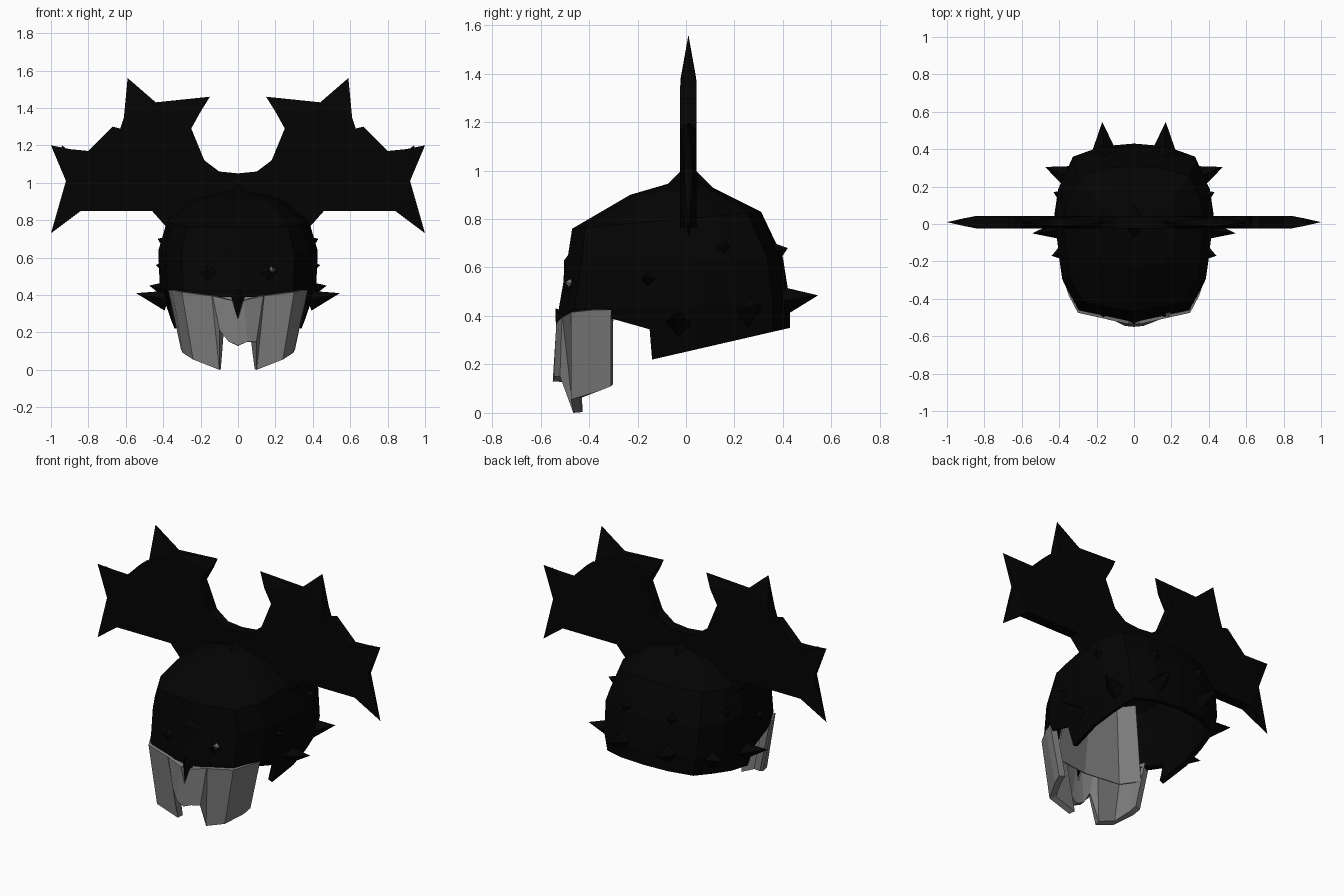
import bpy, bmesh
from mathutils import Vector

cube = bpy.data.objects.get("Cube")
if cube:
    bpy.data.objects.remove(cube, do_unlink=True)


def material(name, value):
    m = bpy.data.materials.new(name)
    m.use_nodes = True
    col = (value, value, value, 1)
    m.diffuse_color = col
    m.node_tree.nodes["Principled BSDF"].inputs["Base Color"].default_value = col
    return m


black = material("black", 0.001)
grey = material("grey", 0.2)


def finish(name, bm, mat, shell=0):
    """Turn a bmesh into an object; shells face outward and thicken inward."""
    bmesh.ops.recalc_face_normals(bm, faces=bm.faces)
    if shell:
        bm.faces.ensure_lookup_table()
        f = bm.faces[0]
        c = f.calc_center_median()
        if f.normal.dot(Vector((c.x, c.y, 0))) < 0:
            bmesh.ops.reverse_faces(bm, faces=bm.faces)
    me = bpy.data.meshes.new(name)
    bm.to_mesh(me)
    bm.free()
    me.materials.append(mat)
    ob = bpy.data.objects.new(name, me)
    bpy.context.collection.objects.link(ob)
    if shell:
        mod = ob.modifiers.new("thickness", 'SOLIDIFY')
        mod.thickness = shell
        mod.offset = -1
    return ob


def bridge(bm, a, b, closed):
    n = len(a)
    for i in range(n if closed else n - 1):
        j = (i + 1) % n
        bm.faces.new((a[i], a[j], b[j], b[i]))


# Helmet: half outline mirrored into a ring, lofted upward
half = [(0, -.525), (.29, -.46), (.37, -.31), (.39, -.15), (.39, -.14), (.41, .05),
        (.39, .2), (.32, .36), (.17, .415), (0, .43)]
outline = half + [(-x, y) for x, y in half[-2:0:-1]]


def rim_point(x, y):
    """Lower rim: raised over the face, low and tucked in at the cheeks."""
    if y < -.3:
        return (x * .96, y, .39)
    if y < -.142:
        return (x * .96, y, .345)
    z = .22 + (y + .14) * .23
    return (x * (.87 if z < .3 else .95), y, z)


# front y, back y, front z, back z, width factor
levels = [(-.525, .43, .43, .45, 1.02), (-.49, .40, .63, .64, 1.04),
          (-.47, .31, .76, .83, .92), (-.23, .12, .90, .925, .55)]
bm = bmesh.new()
ring = [bm.verts.new(rim_point(x, y)) for x, y in outline]
for front, back, z0, z1, wide in levels:
    new = []
    for x, y in outline:
        t = (y + .525) / .955
        new.append(bm.verts.new((x * wide, front + t * (back - front), z0 + t * (z1 - z0))))
    bridge(bm, ring, new, True)
    ring = new
peak = bm.verts.new((0, .01, .97))
for i, v in enumerate(ring):
    bm.faces.new((v, ring[(i + 1) % len(ring)], peak))
finish("helmet", bm, black, .03)


def strip(name, left, center, shell, chip=0):
    """Mirrored band of (top point, bottom point) columns, from side to centre."""
    cols = [[Vector(a), Vector(b)] for a, b in left]
    flip = Vector((-1, 1, 1))
    other = [[a * flip, b * flip] for a, b in reversed(cols)]
    other[1][1].z += chip
    path = cols + [[Vector(p) for p in center]] + other
    bm = bmesh.new()
    bridge(bm, [bm.verts.new(a) for a, b in path], [bm.verts.new(b) for a, b in path], False)
    finish(name, bm, grey, shell)


# Jaw guard with two teeth, chipped on one side
strip("jaw_guard", [((.373, -.31, .425), (.305, -.31, .11)),
                    ((.35, -.38, .425), (.295, -.36, .09)),
                    ((.30, -.475, .415), (.24, -.475, .055)),
                    ((.14, -.51, .395), (.10, -.465, 0)),
                    ((.135, -.512, .395), (.098, -.52, .15)),
                    ((.03, -.535, .37), (.05, -.545, .15))],
      ((0, -.54, .27), (0, -.55, .13)), .04, .06)

# Face lining: the grey band continues up behind the helmet front
strip("face_lining", [((.25, -.28, .77), (.315, -.31, .30)),
                      ((.18, -.37, .77), (.24, -.42, .30))],
      ((0, -.40, .77), (0, -.45, .30)), .008)

# Antlers: flat core plate that thins outward, with tips pinched to points
Y, T = .01, .034
core = [(0, 1.05), (.10, 1.06), (.18, 1.12), (.25, 1.29), (.20, 1.38), (.44, 1.43), (.61, 1.35),
        (.63, 1.29), (.67, 1.30), (.80, 1.17), (.90, 1.18), (.92, 1.01),
        (.84, .85), (.46, .85), (.38, .76), (0, .76)]
tips = [((.20, 1.38), (.44, 1.43), (.15, 1.46)), ((.44, 1.43), (.61, 1.35), (.59, 1.56)),
        ((.90, 1.18), (.92, 1.01), (1, 1.20)), ((.92, 1.01), (.84, .85), (1, .73)),
        ((.905, 1.17), (.96, 1.15), (.94, 1.20))]


def plate_point(x, z, face):
    thick = T * min(1, (1 - x) / .15, (1.56 - z) / .19)
    return (x, Y + face * thick, z)


for side, label in ((1, "left"), (-1, "right")):
    bm = bmesh.new()
    a = [bm.verts.new(plate_point(x, z, -1)) for x, z in core]
    b = [bm.verts.new(plate_point(x, z, 1)) for x, z in core]
    bridge(bm, a, b, True)
    bm.faces.new(a)
    bm.faces.new(b)
    for p, q, apex in tips:
        base = [bm.verts.new(plate_point(*c, s)) for c, s in ((p, -1), (q, -1), (q, 1), (p, 1))]
        top = bm.verts.new((apex[0], Y, apex[1]))
        bm.faces.new(base)
        for i in range(4):
            bm.faces.new((base[i], base[(i + 1) % 4], top))
    for v in bm.verts:
        v.co.x *= side
    finish(label + "_antler", bm, black)


def spike(name, base, tip, radius, mat=black):
    """Four-sided spike from a base point to a tip."""
    base, tip = Vector(base), Vector(tip)
    d = tip - base
    bm = bmesh.new()
    bmesh.ops.create_cone(bm, segments=4, radius1=radius, radius2=0, depth=d.length, cap_ends=True)
    ob = finish(name, bm, mat)
    ob.rotation_mode = 'QUATERNION'
    ob.rotation_quaternion = d.to_track_quat('Z', 'Y')
    ob.location = (base + tip) / 2


# Spikes and eye studs, mirrored
studs = [("back_spike", (.16, .39, .46), (.17, .545, .485), .065),
         ("upper_back_spike", (.16, .36, .66), (.17, .42, .68), .05),
         ("cheek_spike", (.38, -.03, .37), (.545, -.05, .41), .055),
         ("rear_side_spike", (.34, .25, .42), (.475, .305, .45), .065),
         ("upper_spike", (.36, .14, .67), (.43, .17, .70), .055),
         ("temple_spike", (.37, -.15, .55), (.44, -.17, .56), .05),
         ("eye_stud", (.16, -.462, .52), (.165, -.497, .525), .075)]
for name, base, tip, r in studs:
    for side, label in ((1, "left_"), (-1, "right_")):
        spike(label + name, (side * base[0], *base[1:]), (side * tip[0], *tip[1:]), r)

# Grey glint in one eye
spike("left_eye_glint", (.18, -.478, .535), (.185, -.499, .54), .02, grey)

# Brow shield, nose point and crest foot on the centre line
spike("brow_shield", (0, -.475, .62), (0, -.503, .63), .09)
spike("nose_point", (0, -.495, .42), (0, -.535, .26), .045)
spike("crest_foot", (0, .01, .9), (0, .01, 1.03), .13)
